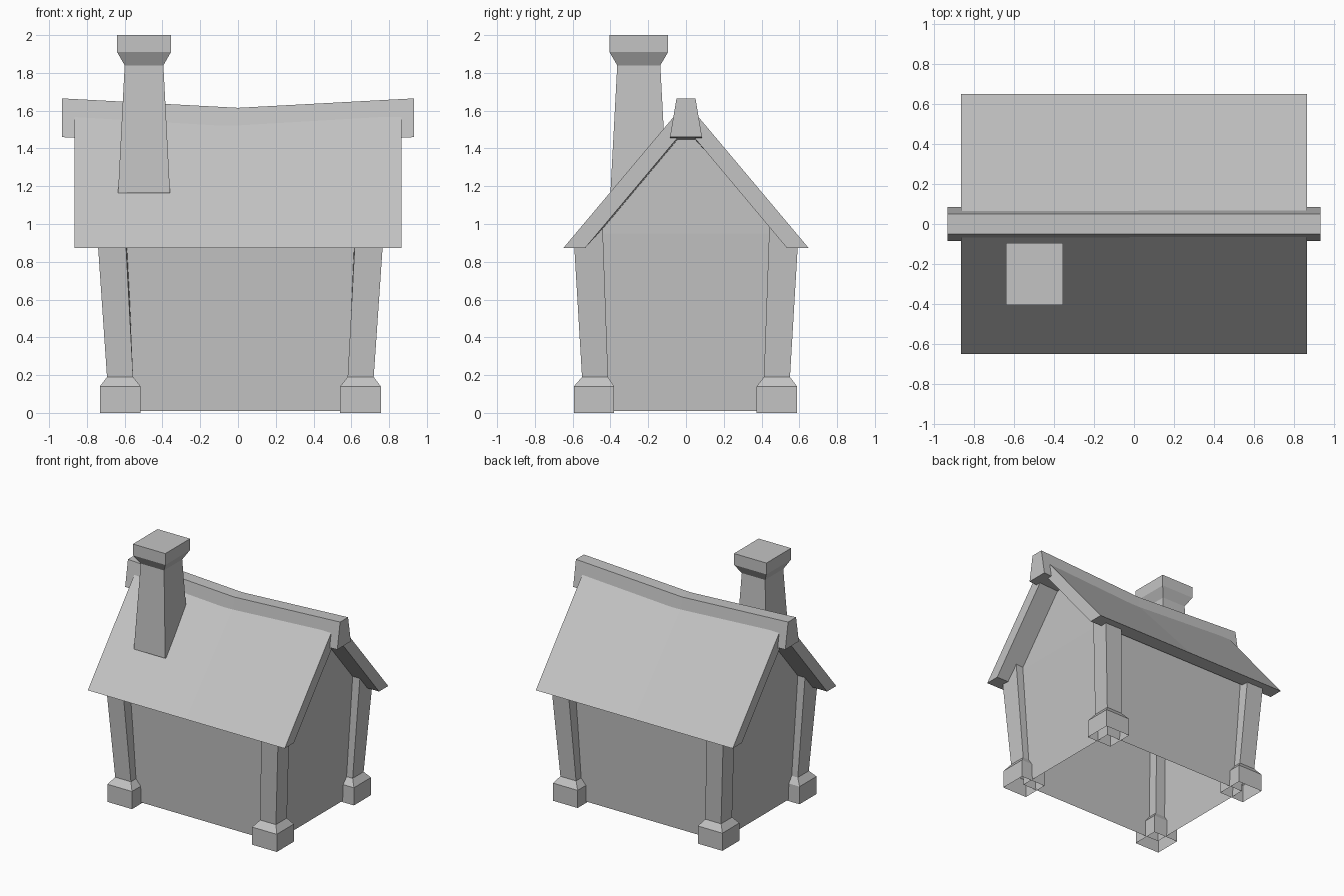
import bpy
import bmesh

cube = bpy.data.objects.get("Cube")
if cube:
    bpy.data.objects.remove(cube, do_unlink=True)

gray = bpy.data.materials.new("plain gray")
gray.use_nodes = True
gray.diffuse_color = (0.55, 0.55, 0.55, 1)
gray.node_tree.nodes["Principled BSDF"].inputs["Base Color"].default_value = (0.55, 0.55, 0.55, 1)

SHIFT = 0.0125  # walls and posts sit slightly towards +x


def loft(name, rings, cap_start=False, cap_end=False):
    """Join equal rings of points with quads, optionally closing the ends."""
    bm = bmesh.new()
    loops = [[bm.verts.new(p) for p in ring] for ring in rings]
    n = len(loops[0])
    for a, b in zip(loops, loops[1:]):
        for i in range(n):
            j = (i + 1) % n
            bm.faces.new((a[i], a[j], b[j], b[i]))
    if cap_start:
        bm.faces.new(loops[0][::-1])
    if cap_end:
        bm.faces.new(loops[-1])
    bmesh.ops.recalc_face_normals(bm, faces=bm.faces)
    return finish(name, bm)


def finish(name, bm):
    mesh = bpy.data.meshes.new(name)
    bm.to_mesh(mesh)
    bm.free()
    mesh.materials.append(gray)
    obj = bpy.data.objects.new(name, mesh)
    bpy.context.collection.objects.link(obj)
    return obj


def rect(cx, cy, hx, hy, z):
    """Rectangular ring; z is a height or a function of y."""
    corners = [(cx - hx, cy - hy), (cx + hx, cy - hy), (cx + hx, cy + hy), (cx - hx, cy + hy)]
    return [(x, y, z(y) if callable(z) else z) for x, y in corners]


def sagging(name, half_length, profile, sag):
    """Sweep a (y, z, sags) profile along x, dipping the marked points mid-way."""
    rings = [[(x, y, z - (sag if s and x == 0 else 0)) for y, z, s in profile]
             for x in (-half_length, 0, half_length)]
    return loft(name, rings, True, True)


# Roof: one folded slab with horizontally cut eaves
sagging("roof", 0.865, [(-0.65, 0.872, 0), (0, 1.645, 1), (0.65, 0.872, 0),
                        (0.535, 0.872, 0), (0, 1.51, 1), (-0.535, 0.872, 0)], 0.05)

# Ridge beam: tapered cap along the top
sagging("ridge_cap", 0.932, [(-0.085, 1.46, 1), (-0.05, 1.665, 1),
                             (0.05, 1.665, 1), (0.085, 1.46, 1)], 0.05)

# Walls: outward-leaning shell with gables, open underneath
bm = bmesh.new()
low = [bm.verts.new(p) for p in rect(SHIFT, 0, 0.645, 0.48, 0.01)]
top = [bm.verts.new(p) for p in rect(SHIFT, 0, 0.685, 0.515, 0.95)]
for i in range(4):
    j = (i + 1) % 4
    bm.faces.new((low[i], low[j], top[j], top[i]))
for a, b, side in ((top[1], top[2], 1), (top[3], top[0], -1)):
    apex = bm.verts.new((SHIFT + side * 0.685, 0, 1.55))
    bm.faces.new((a, b, apex))
finish("walls", bm)

# Corner posts with chamfered feet
for side, sx in (("right", -1), ("left", 1)):
    for end, sy in (("front", -1), ("back", 1)):
        loft(f"{end}_{side}_post", [
            rect(SHIFT + sx * 0.637, sy * 0.4815, 0.069, 0.069, 0.19),
            rect(SHIFT + sx * 0.68, sy * 0.518, 0.074, 0.074,
                 lambda y: 1.6 - 1.2 * abs(y))], False, True)
        fx, fy = SHIFT + sx * 0.636, sy * 0.484 - 0.003
        loft(f"{end}_{side}_foot", [
            rect(fx, fy, 0.108, 0.107, 0),
            rect(fx, fy, 0.108, 0.107, 0.14),
            rect(SHIFT + sx * 0.637, sy * 0.4815, 0.069, 0.069, 0.19)])

# Chimney: tapered stack with a flared cap
CX, CY = -0.4975, -0.25
loft("chimney", [rect(CX, CY, 0.1375, 0.15, 1.165),
                 rect(CX, CY, 0.1025, 0.114, 1.84),
                 rect(CX, CY, 0.1425, 0.155, 1.91),
                 rect(CX, CY, 0.1425, 0.155, 2.0)], False, True)
